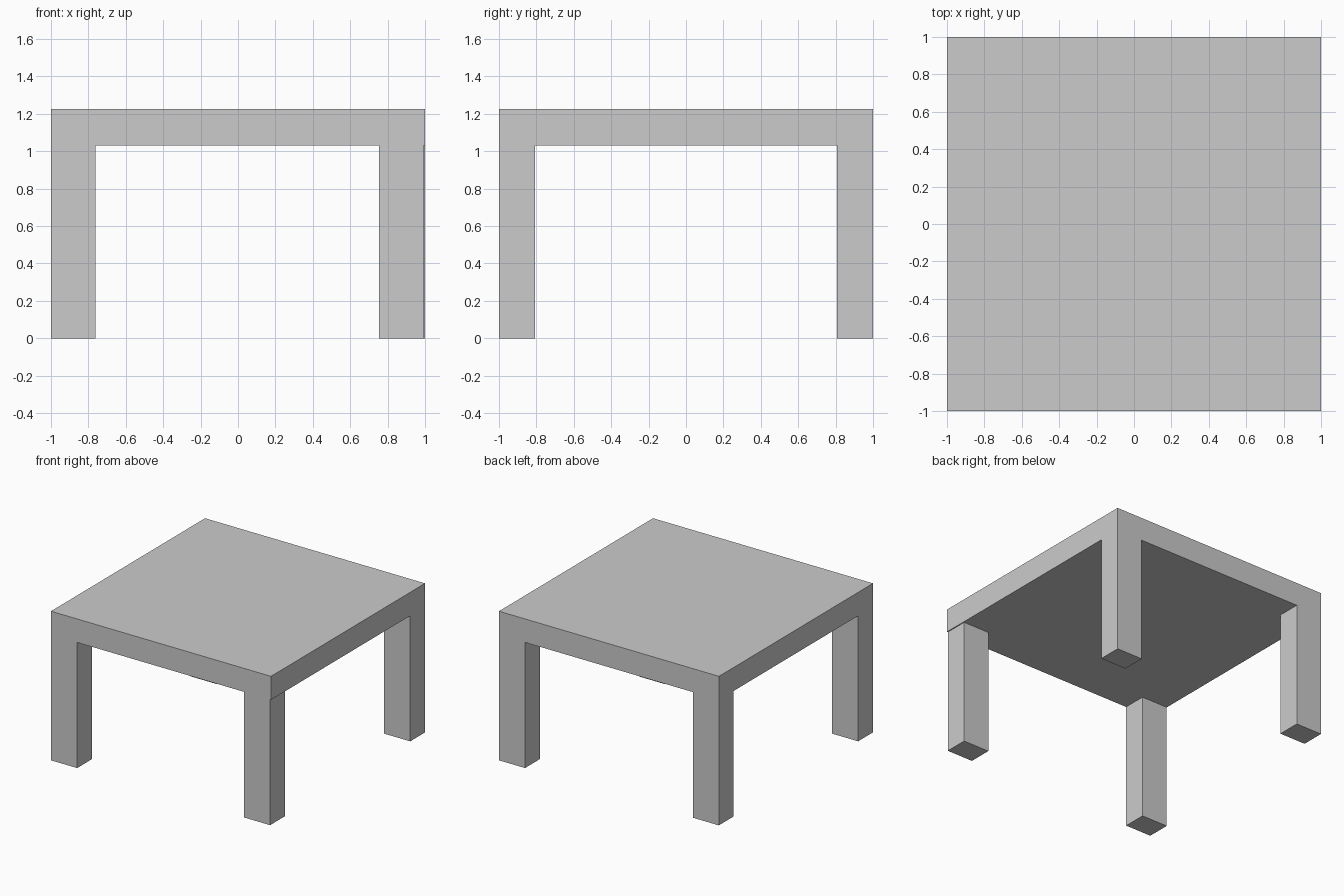
import bpy

if "Cube" in bpy.data.objects:
    bpy.data.objects.remove(bpy.data.objects["Cube"])


def box(name, x0, x1, y0, y1, z0, z1):
    bpy.ops.mesh.primitive_cube_add(
        size=1, location=((x0 + x1) / 2, (y0 + y1) / 2, (z0 + z1) / 2))
    ob = bpy.context.object
    ob.name = name
    ob.scale = (x1 - x0, y1 - y0, z1 - z0)
    bpy.ops.object.transform_apply(location=False, rotation=False, scale=True)
    return ob


TOP, UNDER = 1.225, 1.032
LEG_X, LEG_Y = 0.237, 0.192

# Thick square slab
box("table_top", -1, 1, -1, 1, UNDER, TOP)

# Corner legs: name, left edge x, front edge y (front right is slightly inset)
for name, x, y in (
    ("front_left_leg", -0.999, -1),
    ("front_right_leg", 0.755, -1),
    ("back_left_leg", -0.999, 1 - LEG_Y),
    ("back_right_leg", 1 - LEG_X, 1 - LEG_Y),
):
    box(name, x, x + LEG_X, y, y + LEG_Y, 0, UNDER)
